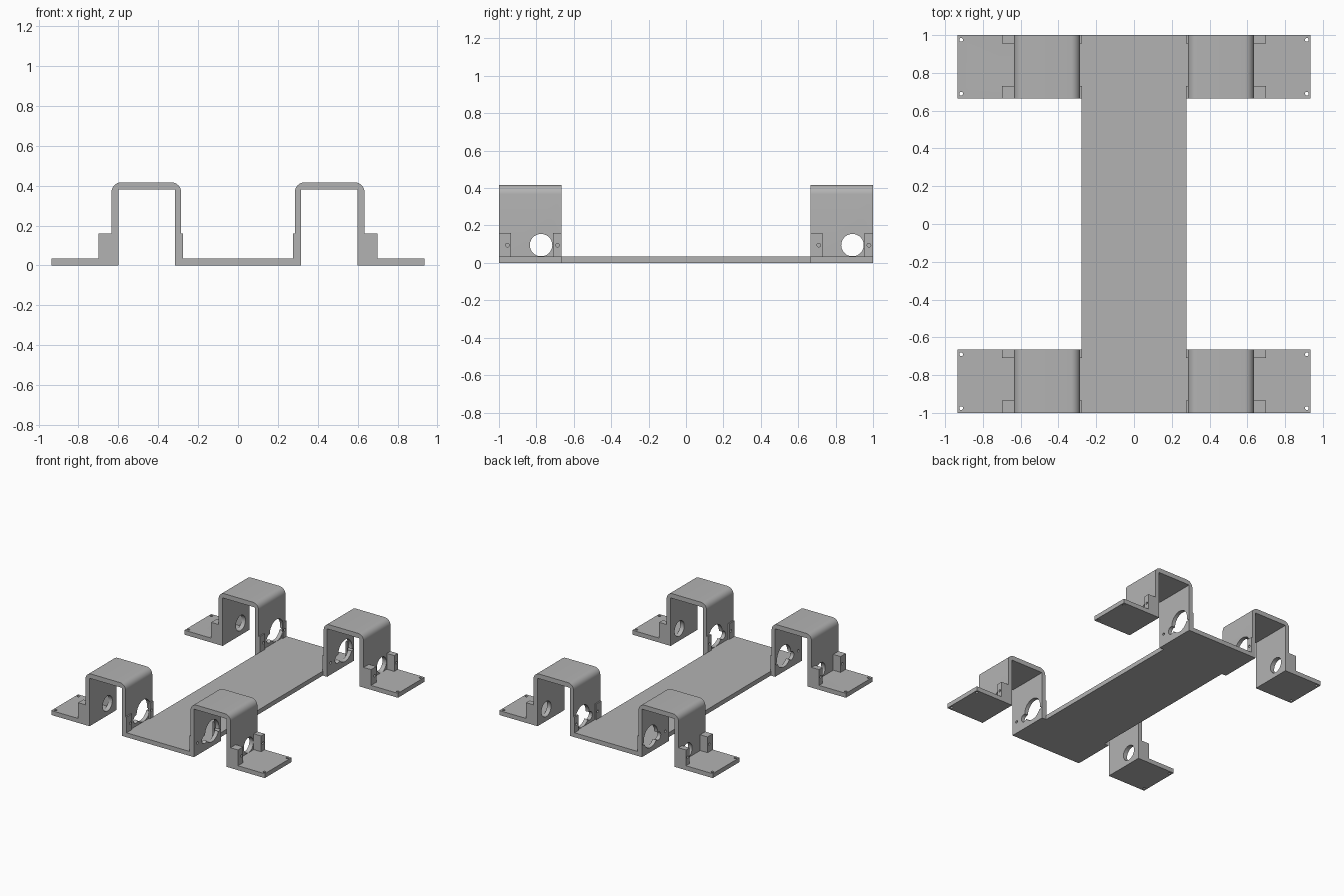
import bpy, bmesh, math
from mathutils import Vector, Matrix

if "Cube" in bpy.data.objects:
    bpy.data.objects.remove(bpy.data.objects["Cube"])

grey = bpy.data.materials.new("plain grey")
grey.use_nodes = True
grey.diffuse_color = (0.45, 0.45, 0.45, 1)
grey.node_tree.nodes["Principled BSDF"].inputs["Base Color"].default_value = (0.45, 0.45, 0.45, 1)

DEPTH, PITCH = 0.335, 1.665      # bracket depth, spacing of the two bracket rows
HOLE_Y, HOLE_Z = 0.225, 0.095    # axle hole, measured from a bracket's front edge


def finish(name, bm):
    bmesh.ops.recalc_face_normals(bm, faces=bm.faces)
    mesh = bpy.data.meshes.new(name)
    bm.to_mesh(mesh)
    bm.free()
    mesh.materials.append(grey)
    obj = bpy.data.objects.new(name, mesh)
    bpy.context.collection.objects.link(obj)
    return obj


def box(name, x, y, z):
    bm = bmesh.new()
    bmesh.ops.create_cube(bm, size=1)
    for v in bm.verts:
        v.co = Vector([(r[0] + r[1]) / 2 + c * (r[1] - r[0]) for c, r in zip(v.co, (x, y, z))])
    return finish(name, bm)


def rod(name, centre, radius, length, axis, segments=40):
    bm = bmesh.new()
    turn = Matrix.Rotation(math.pi / 2, 4, 'Y') if axis == 'X' else Matrix()
    bmesh.ops.create_cone(bm, cap_ends=True, segments=segments, radius1=radius,
                          radius2=radius, depth=length,
                          matrix=Matrix.Translation(centre) @ turn)
    return finish(name, bm)


def cut(obj, cutters):
    bpy.context.view_layer.objects.active = obj
    for cutter in cutters:
        mod = obj.modifiers.new("hole", 'BOOLEAN')
        mod.operation, mod.solver, mod.object = 'DIFFERENCE', 'EXACT', cutter
        bpy.ops.object.modifier_apply(modifier=mod.name)
    for cutter in cutters:
        bpy.data.objects.remove(cutter)


def corner(cx, cz, r, start):
    angles = [math.radians(start - 90 * i / 8) for i in range(9)]
    return [(cx + r * math.cos(a), cz + r * math.sin(a)) for a in angles]


def bracket(name, s, y0):
    # Arched strap with an outward foot, as one extruded profile
    profile = ([(0.285, 0)] + corner(0.335, 0.367, 0.05, 180) + corner(0.585, 0.367, 0.05, 90)
               + [(0.635, 0.035), (0.935, 0.035), (0.935, 0), (0.6, 0),
                  (0.6, 0.38), (0.315, 0.38), (0.315, 0)])
    bm = bmesh.new()
    face = bm.faces.new([bm.verts.new((s * x, y0, z)) for x, z in profile])
    new = bmesh.ops.extrude_face_region(bm, geom=[face])["geom"]
    bmesh.ops.translate(bm, vec=(0, DEPTH, 0), verts=[v for v in new if isinstance(v, bmesh.types.BMVert)])
    strap = finish(name + "_bracket", bm)

    # Axle hole outside, wider lobed opening inside, screw holes in walls and foot
    holes = [rod("cutter", (s * 0.62, y0 + HOLE_Y, HOLE_Z), 0.06, 0.2, 'X'),
             rod("cutter", (s * 0.3, y0 + HOLE_Y, 0.122), 0.086, 0.2, 'X'),
             rod("cutter", (s * 0.3, y0 + 0.132, 0.09), 0.032, 0.2, 'X', 24)]
    for y in (0.045, 0.313):
        holes.append(rod("cutter", (s * 0.3, y0 + y, HOLE_Z), 0.01, 0.1, 'X', 16))
    for y in (0.025, 0.31):
        holes.append(rod("cutter", (s * 0.915, y0 + y, 0.02), 0.01, 0.2, 'Z', 16))
    cut(strap, holes)

    # Clamp blocks outside and thin pads inside, at both edges
    for edge, ya, yb, hole in (("front", 0, 0.065, 0.045), ("rear", 0.29, DEPTH, 0.313)):
        for part, xa, xb in (("block", 0.635, 0.7), ("pad", 0.275, 0.285)):
            obj = box(f"{name}_{edge}_{part}", sorted((s * xa, s * xb)),
                      (y0 + ya, y0 + yb), (0.035, 0.16))
            cut(obj, [rod("cutter", (s * (xa + xb) / 2, y0 + hole, HOLE_Z), 0.01, 0.1, 'X', 16)])

    bpy.ops.object.select_all(action='DESELECT')
    strap.select_set(True)
    bpy.context.view_layer.objects.active = strap
    bpy.ops.object.shade_smooth_by_angle(angle=math.radians(30))


# Base plate joining the brackets
box("base_plate", (-0.277, 0.277), (-1, 1), (0, 0.035))
for row, y0 in (("front", -1), ("back", PITCH - 1)):
    for side, s in (("left", 1), ("right", -1)):
        bracket(f"{row}_{side}", s, y0)
        # Plate end filling the gap to the bracket wall
        box(f"{row}_{side}_plate_end", sorted((s * 0.277, s * 0.285)), (y0, y0 + DEPTH), (0, 0.035))
